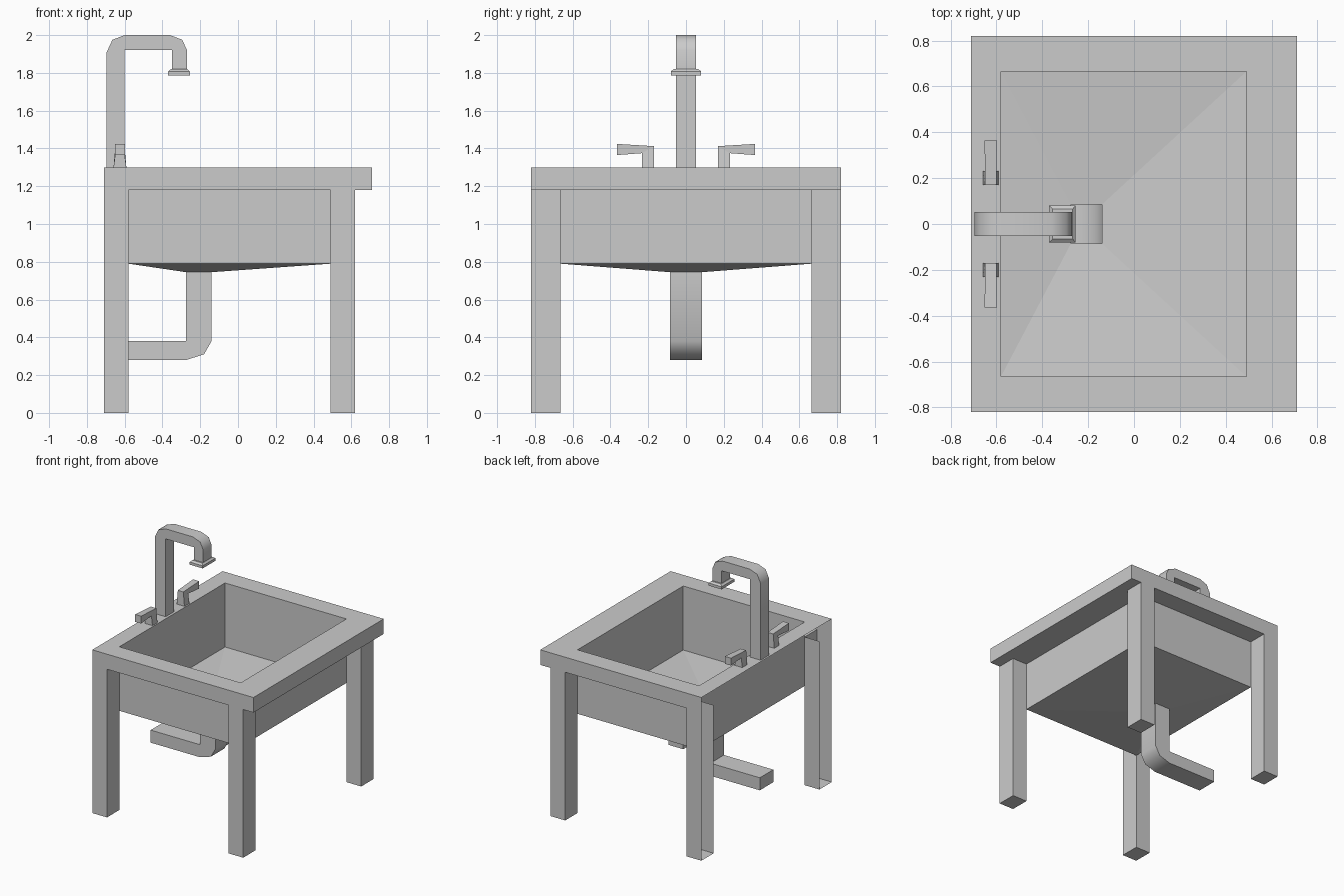
import bpy, bmesh
from math import radians

if "Cube" in bpy.data.objects:
    bpy.data.objects.remove(bpy.data.objects["Cube"], do_unlink=True)

grey = bpy.data.materials.new("light_grey")
grey.use_nodes = True
colour = (0.6, 0.6, 0.6, 1)
grey.diffuse_color = colour
grey.node_tree.nodes["Principled BSDF"].inputs["Base Color"].default_value = colour

# Main dimensions
X0, X1, LEG_X, Y = -0.71, 0.71, 0.62, 0.82
BX0, BX1, BY = -0.58, 0.49, 0.665
TOP, RIM, BASIN = 1.30, 1.18, 0.79


def finish(name, bm, smooth=False):
    mesh = bpy.data.meshes.new(name)
    bm.to_mesh(mesh)
    bm.free()
    obj = bpy.data.objects.new(name, mesh)
    bpy.context.collection.objects.link(obj)
    mesh.materials.append(grey)
    if smooth:
        bpy.ops.object.select_all(action='DESELECT')
        obj.select_set(True)
        bpy.context.view_layer.objects.active = obj
        bpy.ops.object.shade_smooth_by_angle(angle=radians(50))
    return obj


def rect(x0, x1, y0, y1, z):
    return [(x0, y0, z), (x1, y0, z), (x1, y1, z), (x0, y1, z)]


def loft(name, rings, caps=(), drop=()):
    """Join rectangles stacked from bottom to top; drop removes sides."""
    bm = bmesh.new()
    loops = [[bm.verts.new(p) for p in ring] for ring in rings]
    for a, b in zip(loops, loops[1:]):
        for i in range(4):
            if i not in drop:
                j = (i + 1) % 4
                bm.faces.new((a[i], a[j], b[j], b[i]))
    if "bottom" in caps:
        bm.faces.new(loops[0][::-1])
    if "top" in caps:
        bm.faces.new(loops[-1])
    return finish(name, bm)


def extrude(name, profile, half, open_edges=()):
    """Extrude an x-z outline to both sides of the centre."""
    bm = bmesh.new()
    front = [bm.verts.new((x, -half, z)) for x, z in profile]
    back = [bm.verts.new((x, half, z)) for x, z in profile]
    bm.faces.new(front)
    bm.faces.new(back[::-1])
    for i in range(len(profile)):
        if i not in open_edges:
            j = (i + 1) % len(profile)
            bm.faces.new((front[j], front[i], back[i], back[j]))
    bmesh.ops.recalc_face_normals(bm, faces=bm.faces)
    return finish(name, bm, smooth=True)


def plates(name, quads, down=False):
    bm = bmesh.new()
    for q in quads:
        corners = rect(*q)
        bm.faces.new([bm.verts.new(p) for p in (corners[::-1] if down else corners)])
    bmesh.ops.remove_doubles(bm, verts=bm.verts, dist=0.0001)
    return finish(name, bm)


# Counter: top frame, three outer sides (the wall side is open), underside
top_ring = bmesh.new()
outer = [top_ring.verts.new(p) for p in rect(X0, X1, -Y, Y, TOP)]
inner = [top_ring.verts.new(p) for p in rect(BX0, BX1, -BY, BY, TOP)]
for i in range(4):
    j = (i + 1) % 4
    top_ring.faces.new((outer[i], outer[j], inner[j], inner[i]))
finish("counter_top", top_ring)
loft("counter_sides", [rect(X0, X1, -Y, Y, RIM), rect(X0, X1, -Y, Y, TOP)], drop=(3,))
plates("counter_underside", [
    (BX0, BX1, -Y, -BY, RIM), (BX0, BX1, BY, Y, RIM),
    (BX1, LEG_X, -BY, BY, RIM), (LEG_X, X1, -Y, Y, RIM)], down=True)

# Legs, those on the wall side open towards the wall
for side, y0, y1 in (("front", -Y, -BY), ("back", BY, Y)):
    for hand, x0, x1, drop in (("right", X0, BX0, (3,)), ("left", BX1, LEG_X, ())):
        loft(f"{side}_{hand}_leg", [rect(x0, x1, y0, y1, 0), rect(x0, x1, y0, y1, RIM)],
             caps=("bottom",), drop=drop)

# Basin with a floor sloping to the square drain
loft("basin", [rect(-0.275, -0.14, -0.085, 0.085, 0.745),
               rect(BX0, BX1, -BY, BY, BASIN), rect(BX0, BX1, -BY, BY, TOP)])

# Drain pipe, open at the top
extrude("drain_pipe", [(-0.14, 0.745), (-0.275, 0.745), (-0.275, 0.38), (X0, 0.38),
                       (X0, 0.28), (-0.275, 0.28), (-0.18, 0.31), (-0.14, 0.38)],
        0.085, open_edges=(0,))

# Faucet spout and nozzle
extrude("faucet_spout", [(-0.695, TOP), (-0.60, TOP), (-0.60, 1.92), (-0.35, 1.92),
                         (-0.35, 1.82), (-0.27, 1.82), (-0.27, 1.92), (-0.295, 1.975),
                         (-0.36, 2.0), (-0.60, 2.0), (-0.665, 1.975), (-0.695, 1.91)],
        0.053)
loft("faucet_nozzle", [rect(-0.37, -0.255, -0.08, 0.08, 1.787),
                       rect(-0.37, -0.255, -0.08, 0.08, 1.808),
                       rect(-0.355, -0.268, -0.065, 0.065, 1.82)], caps=("bottom", "top"))

# Tap handles: a tapered post bending into a level lever
for name, s in (("front_tap_handle", -1), ("back_tap_handle", 1)):
    bm = bmesh.new()
    sections = [((0.17, TOP, 0.034), (0.232, TOP, 0.034)),
                ((0.17, 1.412, 0.024), (0.232, 1.375, 0.024)),
                ((0.365, 1.424, 0.027), (0.365, 1.365, 0.027))]
    loops = []
    for (ya, za, wa), (yb, zb, wb) in sections:
        loops.append([bm.verts.new((-0.625 + dx, s * y, z)) for dx, y, z in
                      ((-wa, ya, za), (wa, ya, za), (wb, yb, zb), (-wb, yb, zb))])
    for a, b in zip(loops, loops[1:]):
        for i in range(4):
            j = (i + 1) % 4
            bm.faces.new((a[i], a[j], b[j], b[i]))
    bm.faces.new(loops[-1])
    bm.faces.new(loops[0][::-1])
    bmesh.ops.recalc_face_normals(bm, faces=bm.faces)
    finish(name, bm)
